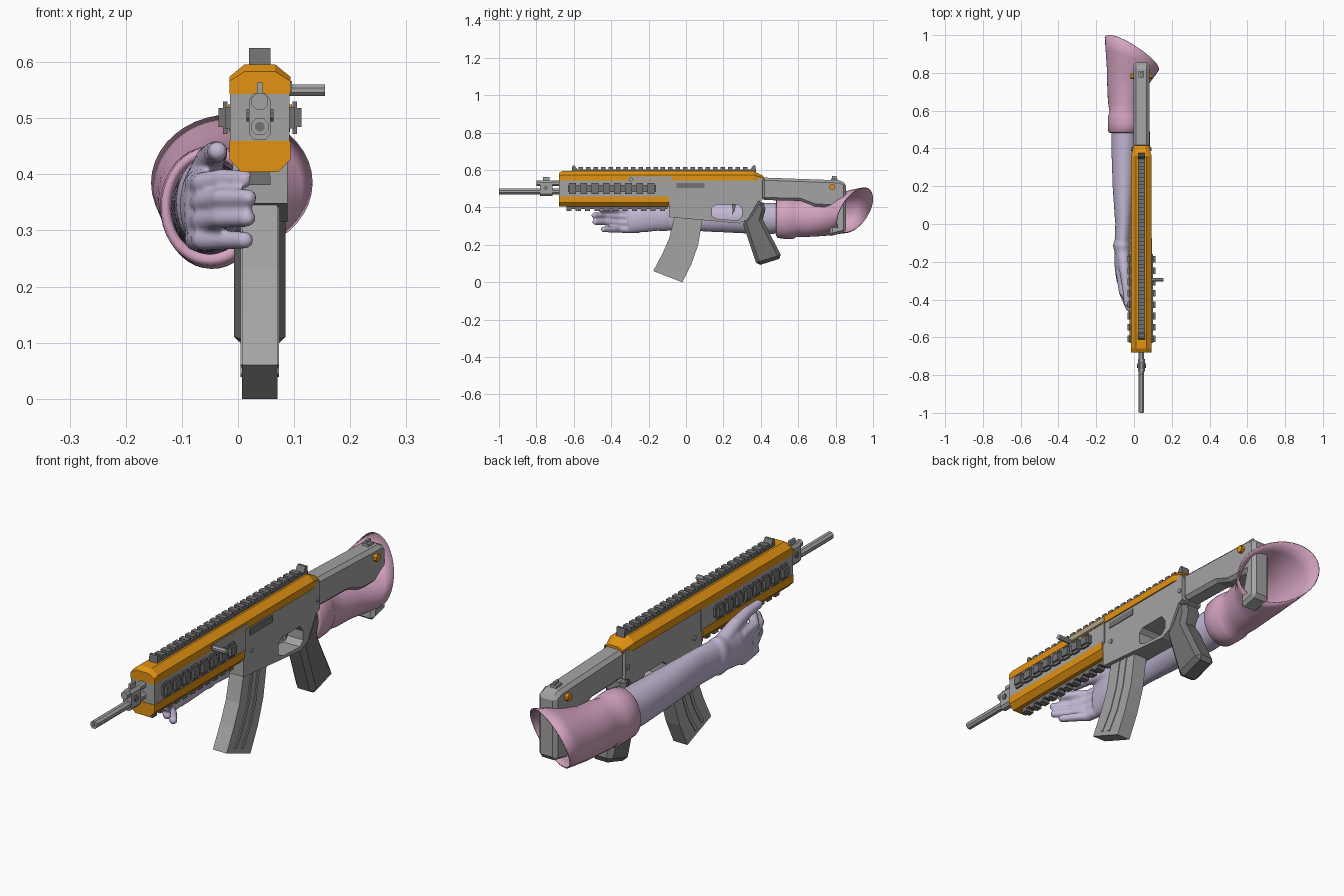
import bpy, bmesh, math
from mathutils import Vector, Matrix

if "Cube" in bpy.data.objects:
    bpy.data.objects.remove(bpy.data.objects["Cube"])

CX = 0.039  # centre line of the rifle


def material(name, r, g, b):
    m = bpy.data.materials.new(name)
    m.diffuse_color = (r, g, b, 1)
    m.use_nodes = True
    m.node_tree.nodes["Principled BSDF"].inputs["Base Color"].default_value = m.diffuse_color
    return m


GREY = material("mid grey", 0.37, 0.37, 0.37)
DARK = material("dark grey", 0.17, 0.17, 0.17)
ORANGE = material("orange", 0.76, 0.29, 0.006)
LAVENDER = material("lavender", 0.54, 0.47, 0.65)
PINK = material("dusty pink", 0.66, 0.37, 0.53)


def finish(name, bm, mat):
    bmesh.ops.recalc_face_normals(bm, faces=bm.faces[:])
    me = bpy.data.meshes.new(name)
    bm.to_mesh(me)
    bm.free()
    me.materials.append(mat)
    ob = bpy.data.objects.new(name, me)
    bpy.context.collection.objects.link(ob)
    return ob


def add_loft(bm, rings, caps=True):
    vs = [[bm.verts.new(p) for p in r] for r in rings]
    n = len(vs[0])
    for a, b in zip(vs, vs[1:]):
        for i in range(n):
            bm.faces.new((a[i], a[(i + 1) % n], b[(i + 1) % n], b[i]))
    if caps:
        bm.faces.new(vs[0])
        bm.faces.new(vs[-1])


def loft(name, rings, mat, caps=True):
    bm = bmesh.new()
    add_loft(bm, rings, caps)
    return finish(name, bm, mat)


def side_prism(name, yz, half, mat, bevel=0, x=CX):
    ob = loft(name, [[(x + s * half, y, z) for y, z in yz] for s in (-1, 1)], mat)
    if bevel:
        m = ob.modifiers.new("chamfer", 'BEVEL')
        m.width, m.segments, m.limit_method = bevel, 1, 'ANGLE'
        m.angle_limit = math.radians(50)
    return ob


def rod(name, axis, a, b, u, v, r, mat, n=8):
    """Cylinder along axis 'x' or 'y' from a to b, centred on the other two coordinates."""
    ang = [2 * math.pi * (i + .5) / n for i in range(n)]
    ring = [(u + r * math.cos(t), v + r * math.sin(t)) for t in ang]
    if axis == 'y':
        return loft(name, [[(p, y, q) for p, q in ring] for y in (a, b)], mat)
    return loft(name, [[(x, p, q) for p, q in ring] for x in (a, b)], mat)


def boxes(name, items, mat):
    """items: (x0, x1, y0, y1, z0, z1)"""
    bm = bmesh.new()
    for x0, x1, y0, y1, z0, z1 in items:
        add_loft(bm, [[(x0, y, z0), (x1, y, z0), (x1, y, z1), (x0, y, z1)] for y in (y0, y1)])
    return finish(name, bm, mat)


# Orange upper cover, chamfered section with tapered ends
def upper(y, w, top):
    s = [(w, .543), (w, .543 + (top - .543) * .58), (w * .5, top)]
    return [(CX + x, y, z) for x, z in s] + [(CX - x, y, z) for x, z in reversed(s)]


loft("upper_cover", [upper(-.68, .0545, .583), upper(-.66, .0545, .596),
                     upper(.36, .0545, .596), upper(.415, .04, .568)], ORANGE)

# Orange lower handguard
low = [(.0545, .459), (.0545, .427), (.033, .404)]
low = [(CX + x, z) for x, z in low] + [(CX - x, z) for x, z in reversed(low)]
loft("lower_handguard", [[(x, y, z) for x, z in low] for y in (-.68, -.09)], ORANGE)

# Grey core between the covers
boxes("handguard_core", [(CX - .053, CX + .053, -.678, -.08, .45, .55)], GREY)

# Receiver with trigger opening
receiver = side_prism("receiver", [(-.09, .555), (-.09, .348), (.285, .315), (.33, .335), (.385, .43),
                                   (.41, .44), (.41, .555)], .049, GREY)
hole = [(.14, .40), (.16, .417), (.28, .417), (.30, .39), (.30, .353), (.28, .332), (.17, .337), (.14, .352)]
cutter = side_prism("trigger_cutter", hole, .2, GREY)
m = receiver.modifiers.new("opening", 'BOOLEAN')
m.operation, m.solver, m.object = 'DIFFERENCE', 'EXACT', cutter
bpy.context.view_layer.objects.active = receiver
bpy.ops.object.modifier_apply(modifier="opening")
bpy.data.objects.remove(cutter)
side_prism("trigger", [(.245, .42), (.265, .42), (.262, .385), (.245, .36), (.25, .385)], .008, DARK)

# Ejection port, charging slot and handle
boxes("ejection_port", [(CX + .048, CX + .052, -.05, .10, .505, .532)], DARK)
boxes("charging_slot", [(CX + .053, CX + .057, -.31, -.075, .548, .566)], GREY)
rod("charging_handle", 'x', CX + .03, .155, -.295, .55, .011, GREY)

# Receiver pins and stock pin
for i, (y, z) in enumerate([(-.04, .44), (.395, .485)]):
    rod(f"receiver_pin_{i}", 'x', CX - .054, CX + .054, y, z, .010, GREY)
rod("stock_pin", 'x', CX - .057, CX + .057, .782, .51, .016, ORANGE)

# Magazine with raised ribs
front = [(-.06, .36), (-.09, .235), (-.125, .155), (-.175, .06)]
back = [(.09, .35), (.065, .20), (.03, .10), (-.02, .0)]
side_prism("magazine", front + back[::-1], .0315, GREY)
for k, t in enumerate((.36, .64)):
    def strip(o):
        return [(f[0] + (b[0] - f[0]) * (t + o), f[1] + (b[1] - f[1]) * (t + o) + .02 * (i == 3))
                for i, (f, b) in enumerate(zip(front, back))]
    side_prism(f"magazine_rib_{k}", strip(-.045) + strip(.045)[::-1], .0345, GREY)

# Pistol grip
side_prism("grip", [(.30, .325), (.335, .36), (.375, .43), (.41, .44), (.425, .39), (.41, .335),
                    (.515, .13), (.38, .088)], .046, DARK, .018)

# Stock
side_prism("stock", [(.405, .56), (.82, .545), (.855, .53), (.855, .268), (.765, .245), (.77, .29), (.80, .40),
                     (.69, .405), (.61, .435), (.405, .44)], .042, GREY, .014)
boxes("stock_sight", [(CX - .014, CX + .014, .775, .81, .54, .556),
                      (CX - .005, CX + .005, .78, .805, .55, .568)], GREY)

# Accessory rails
top = [(CX - .019, CX + .019, -.61, .36, .59, .604)]
top += [(CX - .019, CX + .019, -.575 + i * .04, -.551 + i * .04, .60, .616) for i in range(23)]
boxes("top_rail", top, DARK)
for name, y, d in (("front_rail_stop", -.612, 1), ("rear_rail_stop", .375, -1)):
    side_prism(name, [(y, .59), (y + .005 * d, .625), (y + .015 * d, .625), (y + .04 * d, .59)], .019, DARK)
bottom = [(CX - .017, CX + .017, -.64, -.10, .393, .41)]
bottom += [(CX - .019, CX + .019, -.64 + i * .05, -.612 + i * .05, .381, .396) for i in range(11)]
boxes("bottom_rail", bottom, DARK)
for side, s in (("right", 1), ("left", -1)):
    def span(a, b):
        return sorted((CX + s * a, CX + s * b))
    parts = [(*span(.05, .062), -.63, -.16, .482, .52)]
    for i in range(8):
        y = -.625 + i * .06
        parts += [(*span(.058, .066), y, y + .036, .472, .53), (*span(.064, .074), y, y + .036, .484, .518)]
    boxes(f"{side}_rail", parts, DARK)

# Barrel, gas tube and gas block
rod("barrel", 'y', -.999, -.67, CX, .485, .0165, GREY)
rod("muzzle_bore", 'y', -1.0, -.98, CX, .485, .009, DARK)
rod("gas_tube", 'y', -.80, -.67, CX, .53, .016, GREY)
oct_block = [(.010, .461), (.019, .472), (.019, .533), (.010, .545)]
oct_block = [(CX + x, z) for x, z in oct_block] + [(CX - x, z) for x, z in reversed(oct_block)]
loft("gas_block", [[(x, y, z) for x, z in oct_block] for y in (-.78, -.715)], GREY)
boxes("front_sight", [(CX - .005, CX + .005, -.765, -.73, .54, .564)], GREY)
rod("gas_block_pin", 'x', CX - .024, CX + .024, -.75, .505, .012, DARK)


# Forearm and hand: chains of overlapping ellipsoids fused into one skin
def chain(bm, pts, step):
    for a, b in zip(pts, pts[1:]):
        n = max(1, round((Vector(b[:3]) - Vector(a[:3])).length / step))
        for i in range(n + 1):
            x, y, z, rx, rz = (p + (q - p) * i / n for p, q in zip(a, b))
            mat = Matrix.Translation((x, y, z)) @ Matrix.Diagonal((rx, min(rx, rz), rz, 1))
            bmesh.ops.create_icosphere(bm, subdivisions=3, radius=1, matrix=mat)


bm = bmesh.new()
chain(bm, [(-.05, .60, .345, .066, .083), (-.05, .40, .34, .071, .084), (-.053, .20, .345, .061, .079),
           (-.055, 0, .35, .045, .075), (-.06, -.09, .35, .043, .074), (-.062, -.115, .35, .049, .079),
           (-.06, -.15, .35, .043, .076), (-.062, -.22, .345, .042, .078), (-.062, -.29, .335, .033, .073)], .02)
for z0, z1, tip, x in ((.385, .392, -.45, .012), (.352, .358, -.49, .018),
                       (.318, .322, -.485, .016), (.284, .283, -.44, .012)):
    chain(bm, [(-.072, -.26, z0, .024, .022), (-.06, -.36, z0, .021, .020),
               (-.028, tip + .05, z1, .019, .018), (x, tip, z1, .016, .016)], .007)
chain(bm, [(-.06, -.14, .39, .034, .034), (-.05, -.25, .425, .027, .027),
           (-.04, -.34, .438, .022, .022), (-.036, -.42, .441, .018, .018)], .01)
hand = finish("forearm_and_hand", bm, LAVENDER)
r = hand.modifiers.new("fuse", 'REMESH')
r.mode, r.voxel_size, r.use_smooth_shade = 'VOXEL', .006, True
sm = hand.modifiers.new("soften", 'SMOOTH')
sm.factor, sm.iterations = .5, 4

# Sleeve with rolled cuff and slanted open end: y, centre x, centre z, radius x, radius z, slant
rows = [(.50, -.05, .345, .066, .08, 0), (.482, -.05, .343, .080, .095, 0), (.49, -.049, .342, .088, .106, 0),
        (.53, -.048, .342, .090, .110, 0), (.575, -.048, .342, .089, .109, 0), (.59, -.048, .343, .082, .101, 0),
        (.64, -.045, .345, .092, .104, .05), (.72, -.04, .35, .101, .103, .15), (.79, -.028, .362, .117, .111, .4),
        (.85, -.018, .375, .132, .118, .7), (.903, -.011, .385, .144, .122, 1)]
rings = []
for k, (y, cx, cz, rx, rz, sl) in enumerate(rows):
    ring = []
    for i in range(40):
        t = 2 * math.pi * i / 40
        c, s = math.cos(t), math.sin(t)
        f = 1 + .012 * math.sin(3 * t + k * 1.7) * (0 < k < 10)  # soft cloth folds
        ring.append((cx + rx * c * f, y + sl * (-.083 * c + .05 * s), cz + rz * s * f))
    rings.append(ring)
sleeve = loft("sleeve", rings, PINK, caps=False)
th = sleeve.modifiers.new("cloth", 'SOLIDIFY')
th.thickness, th.offset = .005, -1
for p in sleeve.data.polygons:
    p.use_smooth = True
